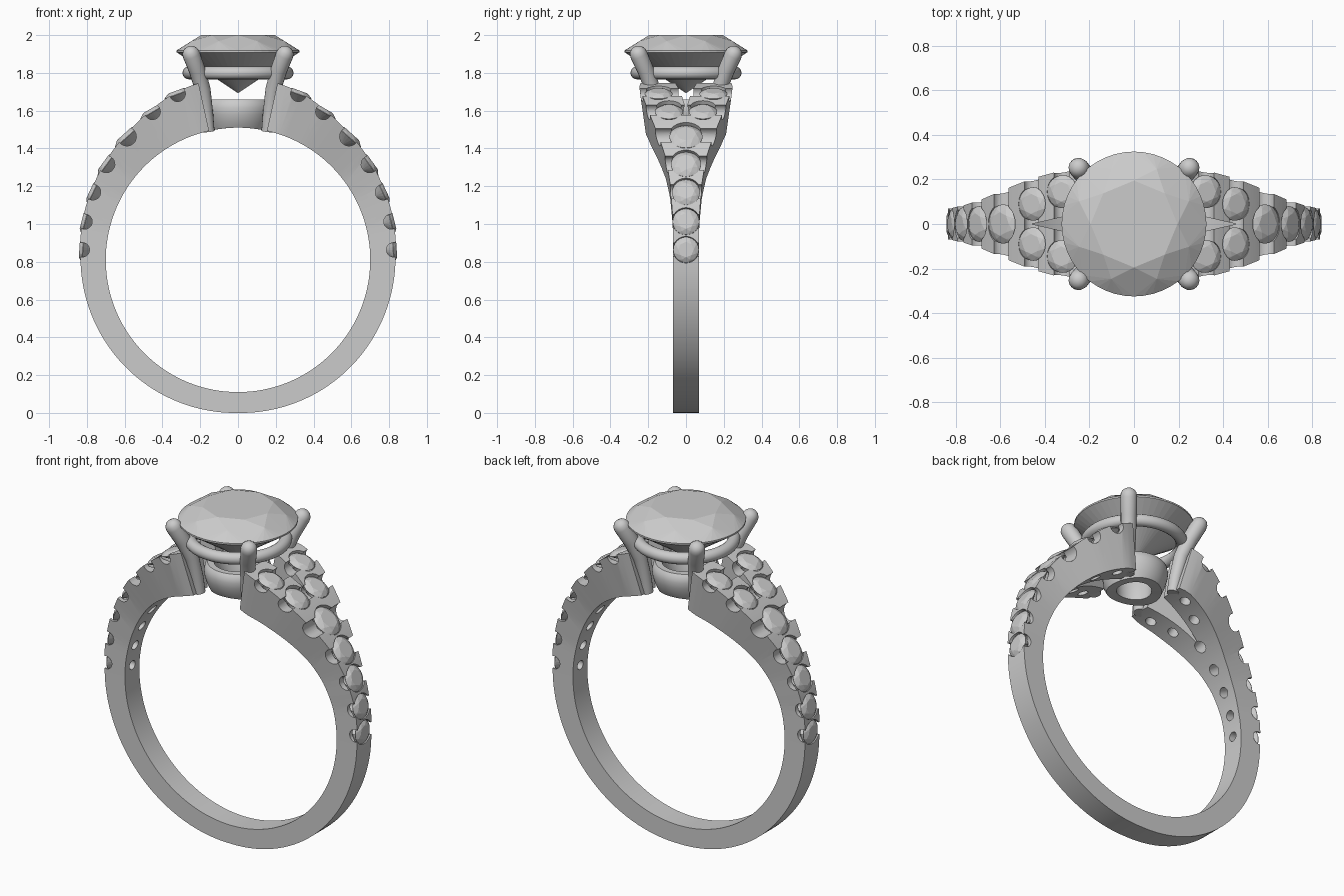
import bpy, bmesh, math
from mathutils import Matrix, Vector

if "Cube" in bpy.data.objects:
    bpy.data.objects.remove(bpy.data.objects["Cube"])

CZ, RI = 0.81, 0.70          # finger hole centre height and radius
OUTER = [(0, .972), (13, .958), (20, .948), (30, .918), (40, .893), (60, .865), (90, .834), (180, .81)]
WIDTH = [(0, .24), (12.6, .24), (17, .25), (20, .24), (30, .203), (39, .162), (45, .135), (52, .107),
         (62, .084), (75, .07), (90, .068), (180, .068)]
# side stones: angle from top, y offset, radius
STONES = [(20, .145, .074), (20, -.145, .074), (30, .09, .075), (30, -.09, .075), (42, 0, .088),
          (54, 0, .08), (65, 0, .074), (76, 0, .071), (86.3, 0, .068)]


def lerp(table, a):
    for (a0, v0), (a1, v1) in zip(table, table[1:]):
        if a0 <= a <= a1:
            return v0 + (v1 - v0) * (a - a0) / (a1 - a0)
    return table[-1][1]


def finish(bm, name, smooth=30):
    bmesh.ops.recalc_face_normals(bm, faces=bm.faces[:])
    me = bpy.data.meshes.new(name)
    bm.to_mesh(me)
    bm.free()
    ob = bpy.data.objects.new(name, me)
    bpy.context.collection.objects.link(ob)
    if smooth:
        shade(ob, smooth)
    return ob


def shade(ob, angle):
    bpy.ops.object.select_all(action='DESELECT')
    ob.select_set(True)
    bpy.context.view_layer.objects.active = ob
    bpy.ops.object.shade_smooth_by_angle(angle=math.radians(angle))


def lathe(bm, profile, mat, n=24):
    """Revolve a closed (r, z) loop about local z."""
    rings = [[bm.verts.new(mat @ Vector((r * math.cos(t), r * math.sin(t), z))) for r, z in profile]
             for t in (2 * math.pi * i / n for i in range(n))]
    k = len(profile)
    for i in range(n):
        a, b = rings[i], rings[(i + 1) % n]
        for j in range(k):
            if profile[j][0] or profile[(j + 1) % k][0]:
                bm.faces.new((a[j], a[(j + 1) % k], b[(j + 1) % k], b[j]))
    bmesh.ops.remove_doubles(bm, verts=[v for r in rings for v in r], dist=1e-6)


def brilliant(bm, r, mat, n=32):
    """Round brilliant cut, girdle at local z = 0, as a convex hull of its facet corners."""
    rows = [(.6, .265, 8, 0), (.82, .165, 8, .5), (1, .015, n, 0), (1, -.015, n, 0), (.42, -.4, 8, .5)]
    verts = [bm.verts.new(mat @ Vector((0, 0, -.68 * r)))]
    for rad, z, count, off in rows:
        for i in range(count):
            t = 2 * math.pi * (i + off) / count
            verts.append(bm.verts.new(mat @ Vector((rad * r * math.cos(t), rad * r * math.sin(t), z * r))))
    bmesh.ops.convex_hull(bm, input=verts)


def frame(side, deg, y):
    """Local frame on the band's outer surface, z pointing outward."""
    a, r = math.radians(deg), lerp(OUTER, deg)
    return (Matrix.Translation((side * r * math.sin(a), y, CZ + r * math.cos(a)))
            @ Matrix.Rotation(side * a, 4, 'Y'))


# Band: rectangular section lofted round the finger, open at the top
bm = bmesh.new()
N, START = 120, 12.6
sections = []
for i in range(N + 1):
    d = START + (360 - 2 * START) * i / N
    m = min(d, 360 - d)
    a, ro, w = math.radians(d), lerp(OUTER, m), lerp(WIDTH, m)
    wi = w * (1 - .16 * max(0, (50 - m) / 37))
    sections.append([bm.verts.new((r * math.sin(a), y, CZ + r * math.cos(a)))
                     for r, y in ((RI, -wi), (ro, -w), (ro, w), (RI, wi))])
for p, q in zip(sections, sections[1:]):
    for j in range(4):
        bm.faces.new((p[j], p[(j + 1) % 4], q[(j + 1) % 4], q[j]))
bm.faces.new(sections[0])
bm.faces.new(sections[-1])
band = finish(bm, "band", 0)

# Cutters: stone seats with drilled holes, side scallops and the split between the shoulders
bm = bmesh.new()
for s in (1, -1):
    for deg, y, r in STONES:
        c = r * 1.03
        lathe(bm, [(0, -.35), (.4 * r, -.35), (.4 * r, -.065), (c, -.025), (c, .08), (0, .08)],
              frame(s, deg, y), 24)
        if y >= 0:
            bmesh.ops.create_cone(bm, cap_ends=True, segments=24, radius1=.56 * r, radius2=.56 * r, depth=.8,
                                  matrix=frame(s, deg, 0) @ Matrix.Translation((0, 0, -.012))
                                  @ Matrix.Rotation(math.pi / 2, 4, 'X'))
    tri = [(.46, 0), (.08, .085), (.08, -.085)]
    lo, hi = [[bm.verts.new((s * x, y, z)) for x, y in tri] for z in (1.3, 2)]
    bm.faces.new(lo)
    bm.faces.new(hi)
    for j in range(3):
        bm.faces.new((lo[j], lo[(j + 1) % 3], hi[(j + 1) % 3], hi[j]))
cutter = finish(bm, "band_cutter", 0)
cutter.hide_render = True

mod = band.modifiers.new("cuts", 'BOOLEAN')
mod.operation, mod.solver, mod.object, mod.use_self = 'DIFFERENCE', 'EXACT', cutter, True
bpy.ops.object.select_all(action='DESELECT')
band.select_set(True)
bpy.context.view_layer.objects.active = band
bpy.ops.object.modifier_apply(modifier=mod.name)
bpy.data.objects.remove(cutter)
shade(band, 25)

# Side stones
for s, name in ((1, "right_side_stones"), (-1, "left_side_stones")):
    bm = bmesh.new()
    for deg, y, r in STONES:
        brilliant(bm, r, frame(s, deg, y) @ Matrix.Translation((0, 0, -.014)), 24)
    finish(bm, name, 0)

# Centre stone
bm = bmesh.new()
brilliant(bm, .325, Matrix.Translation((0, 0, 1.914)), 48)
finish(bm, "centre_stone", 0)

# Upper gallery rail
bm = bmesh.new()
lathe(bm, [(.26 + .034 * math.cos(t), 1.8 + .034 * math.sin(t))
           for t in (2 * math.pi * i / 16 for i in range(16))], Matrix(), 64)
finish(bm, "upper_rail", 60)

# Lower gallery cup, underside following the finger
bm = bmesh.new()
lathe(bm, [(.15, 1.5), (.168, 1.54), (.18, 1.58), (.185, 1.615), (.178, 1.645), (.165, 1.66),
           (.13, 1.66), (.1, 1.58), (.095, 1.5)], Matrix(), 64)
for v in bm.verts:
    if v.co.z < 1.51:
        v.co.z = CZ + math.sqrt(RI ** 2 - v.co.x ** 2)
finish(bm, "lower_cup", 40)

# Four claws with rounded tips
PATH = [(.158, .14, 1.49, .034), (.168, .15, 1.58, .037), (.186, .175, 1.71, .041), (.215, .212, 1.81, .044),
        (.247, .25, 1.895, .046), (.254, .258, 1.915, .042), (.259, .264, 1.929, .03), (.262, .267, 1.937, .012)]
for sx, xn in ((1, "right"), (-1, "left")):
    for sy, yn in ((-1, "front"), (1, "back")):
        bm, rings = bmesh.new(), []
        for i, (x, y, z, r) in enumerate(PATH):
            p, q = PATH[max(i - 1, 0)], PATH[min(i + 1, len(PATH) - 1)]
            axis = Vector((sx * (q[0] - p[0]), sy * (q[1] - p[1]), q[2] - p[2]))
            rot = Vector((0, 0, 1)).rotation_difference(axis)
            rings.append([bm.verts.new(Vector((sx * x, sy * y, z))
                          + rot @ Vector((r * math.cos(k * math.pi / 8), r * math.sin(k * math.pi / 8), 0)))
                          for k in range(16)])
        for a, b in zip(rings, rings[1:]):
            for k in range(16):
                bm.faces.new((a[k], a[(k + 1) % 16], b[(k + 1) % 16], b[k]))
        bm.faces.new(rings[0])
        bm.faces.new(rings[-1])
        finish(bm, f"{yn}_{xn}_claw", 50)
